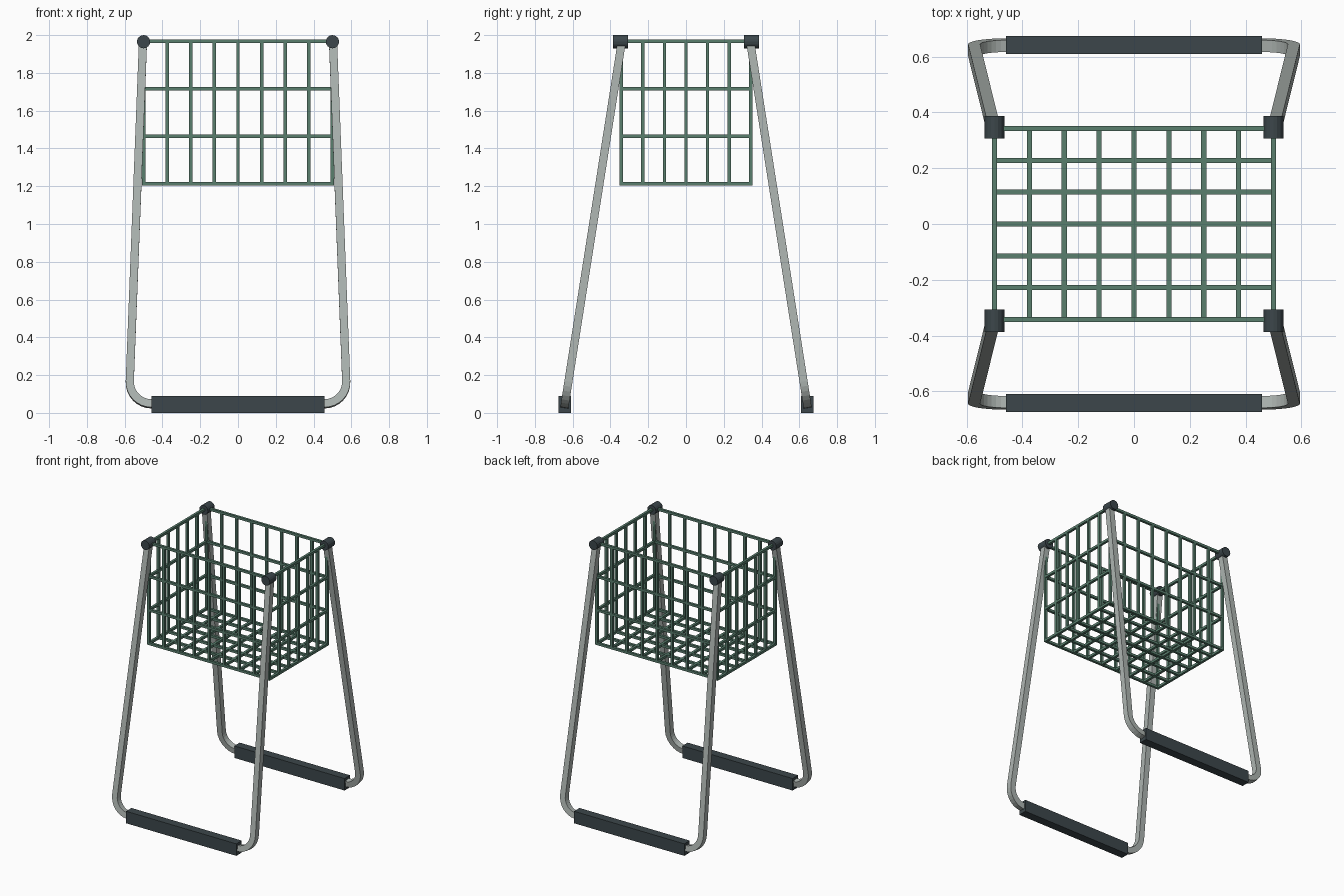
import bpy, bmesh, math
from mathutils import Vector, Matrix

if "Cube" in bpy.data.objects:
    bpy.data.objects.remove(bpy.data.objects["Cube"])


def material(name, rgb):
    m = bpy.data.materials.new(name)
    m.diffuse_color = (*rgb, 1)
    m.use_nodes = True
    m.node_tree.nodes["Principled BSDF"].inputs["Base Color"].default_value = m.diffuse_color
    return m


GREEN = material("green_wire", (0.10, 0.21, 0.155))
STEEL = material("grey_steel", (0.42, 0.46, 0.44))
DARK = material("dark_rubber", (0.045, 0.062, 0.07))


def finish(name, bm, mat):
    bmesh.ops.recalc_face_normals(bm, faces=bm.faces)
    me = bpy.data.meshes.new(name)
    bm.to_mesh(me)
    bm.free()
    me.materials.append(mat)
    ob = bpy.data.objects.new(name, me)
    bpy.context.collection.objects.link(ob)
    return ob


def box(bm, center, size):
    bmesh.ops.create_cube(bm, size=1, matrix=Matrix.Translation(center) @ Matrix.Diagonal((*size, 1)))


# basket dimensions
W, D, ZB, ZT, T = 0.5, 0.342, 1.213, 1.967, 0.018
xs = [-W + i * W / 4 for i in range(9)]
ys = [-D + i * D / 3 for i in range(7)]
zs = [ZB + i * (ZT - ZB) / 3 for i in range(4)]
H, ZM = ZT - ZB, (ZT + ZB) / 2

# basket walls: rails and uprights
bm = bmesh.new()
for s in (-1, 1):
    for z in zs:
        box(bm, (0, s * D, z), (2 * W + T, T, T))
        box(bm, (s * W, 0, z), (T, 2 * D + T, T))
    for x in xs:
        box(bm, (x, s * D, ZM), (T, T, H))
    for y in ys[1:-1]:
        box(bm, (s * W, y, ZM), (T, T, H))
finish("basket_walls", bm, GREEN)

# basket floor grid
bm = bmesh.new()
for x in xs[1:-1]:
    box(bm, (x, 0, ZB), (T, 2 * D, T))
for y in ys[1:-1]:
    box(bm, (0, y, ZB), (2 * W, T, T))
finish("basket_floor", bm, GREEN)


def leg_frame(name, sy):
    # U-shaped path in a tilted plane
    k = 0.157
    half = [(0.503, 1.965)]
    for i in range(9):
        a = math.radians(2.2 - i * 92.2 / 8)
        half.append((0.458 + 0.115 * math.cos(a), 0.163 + 0.115 * math.sin(a)))
    flat = half + [(-x, z) for x, z in reversed(half)]
    path = [Vector((x, sy * (0.34 + (1.965 - z) * k), z)) for x, z in flat]
    n = Vector((0, 1, sy * k)).normalized()
    # sweep a square section along the path
    bm = bmesh.new()
    rings = []
    r = 0.0215
    for i, p in enumerate(path):
        t0 = (p - path[max(i - 1, 0)]).normalized()
        t1 = (path[min(i + 1, len(path) - 1)] - p).normalized()
        side = n.cross((t0 + t1).normalized())
        rings.append([bm.verts.new(p + side * a * r + n * b * r)
                      for a, b in ((-1, -1), (1, -1), (1, 1), (-1, 1))])
    for A, B in zip(rings, rings[1:]):
        for j in range(4):
            bm.faces.new((A[j], A[(j + 1) % 4], B[(j + 1) % 4], B[j]))
    bm.faces.new(rings[0])
    bm.faces.new(rings[-1])
    finish(name, bm, STEEL)


for side, sy in (("front", -1), ("back", 1)):
    leg_frame(side + "_leg_frame", sy)
    # foot sleeve around the bottom bar
    bm = bmesh.new()
    box(bm, (0, sy * 0.642, 0.045), (0.916, 0.064, 0.09))
    finish(side + "_foot_bar", bm, DARK)
    # round corner caps
    for label, sx in (("left", -1), ("right", 1)):
        bm = bmesh.new()
        bmesh.ops.create_cone(
            bm, cap_ends=True, segments=16, radius1=0.035, radius2=0.035, depth=0.08,
            matrix=Matrix.Translation((sx * 0.5, sy * 0.347, 1.965)) @ Matrix.Rotation(math.pi / 2, 4, 'X'))
        finish(f"{side}_{label}_corner_cap", bm, DARK)
